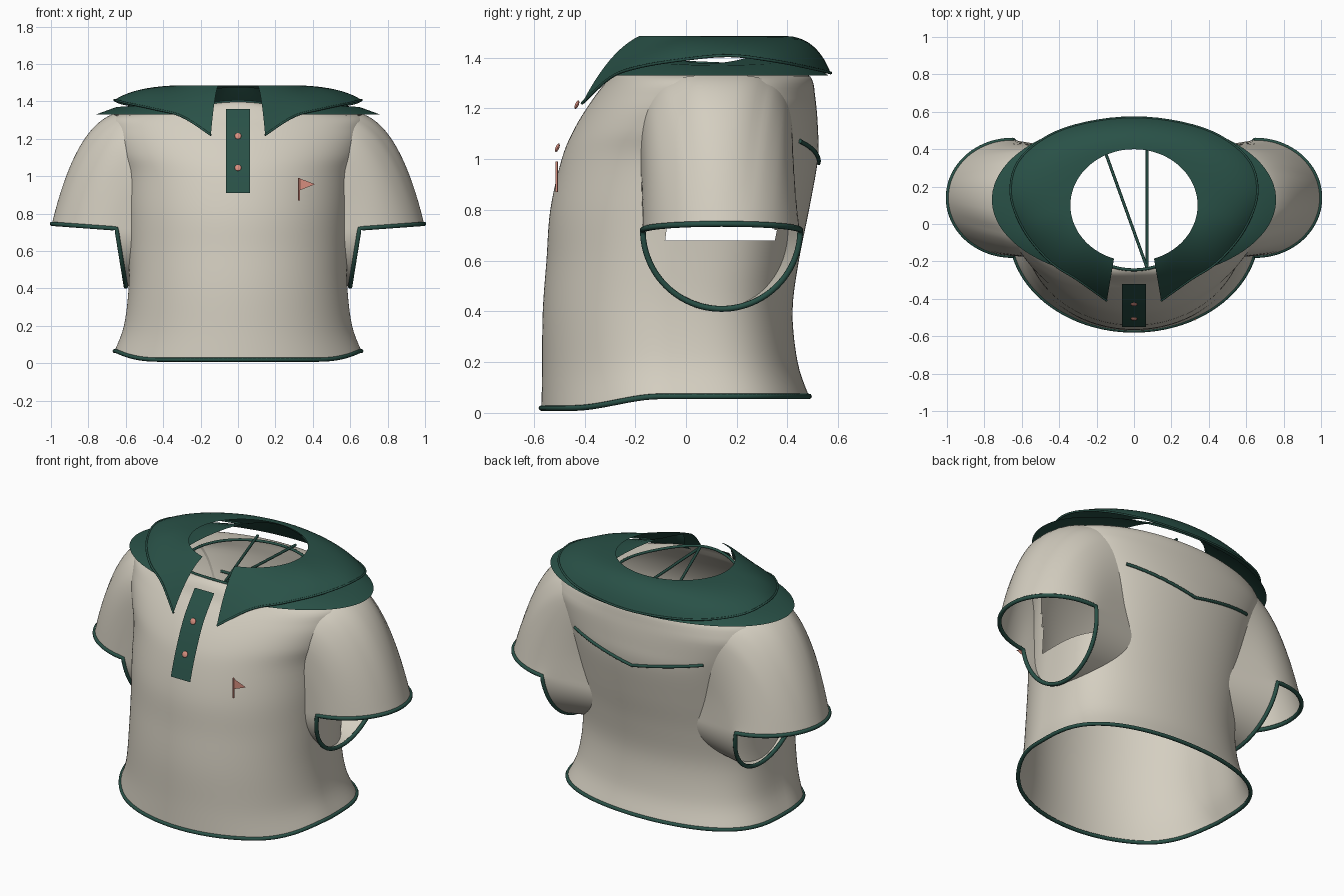
import bpy, bmesh, math
from mathutils import Vector

if "Cube" in bpy.data.objects:
    bpy.data.objects.remove(bpy.data.objects["Cube"], do_unlink=True)


def material(name, rgb):
    m = bpy.data.materials.new(name)
    m.use_nodes = True
    m.diffuse_color = (*rgb, 1)
    m.node_tree.nodes["Principled BSDF"].inputs["Base Color"].default_value = (*rgb, 1)
    return m


CREAM = material("cream_cloth", (0.66, 0.62, 0.53))
GREEN = material("dark_green_trim", (0.022, 0.082, 0.063))
CORAL = material("coral", (0.68, 0.27, 0.21))


def spline(points, steps):
    """Smooth samples through any tuples of numbers."""
    pts = [Vector(p) for p in points]
    out = []
    for i in range(len(pts) - 1):
        a, b = pts[max(i - 1, 0)], pts[i]
        c, d = pts[i + 1], pts[min(i + 2, len(pts) - 1)]
        for k in range(steps):
            t = k / steps
            out.append(0.5 * (2 * b + (c - a) * t + (2 * a - 5 * b + 4 * c - d) * t * t
                              + (3 * b - a - 3 * c + d) * t ** 3))
    return out + [pts[-1]]


def bezier(a, b, c, t):
    return a * (1 - t) ** 2 + b * (2 * t * (1 - t)) + c * t * t


def smooth01(t):
    t = min(max(t, 0), 1)
    return t * t * (3 - 2 * t)


def loft(name, rows, mat, closed=True, drop=None):
    """Skin a list of equal-length rows; drop removes faces by their centre."""
    bm = bmesh.new()
    grid = [[bm.verts.new(p) for p in row] for row in rows]
    n = len(rows[0])
    for r0, r1 in zip(grid, grid[1:]):
        for j in range(n if closed else n - 1):
            k = (j + 1) % n
            bm.faces.new((r0[j], r0[k], r1[k], r1[j]))
    if drop:
        bad = [f for f in bm.faces if drop(f.calc_center_median())]
        bmesh.ops.delete(bm, geom=bad, context='FACES')
    for f in bm.faces:
        f.smooth = True
    me = bpy.data.meshes.new(name)
    bm.to_mesh(me)
    bm.free()
    me.materials.append(mat)
    bpy.context.collection.objects.link(bpy.data.objects.new(name, me))


def tube(name, points, radius, mat=GREEN, closed=False):
    cu = bpy.data.curves.new(name, 'CURVE')
    cu.dimensions = '3D'
    cu.bevel_depth = radius
    cu.bevel_resolution = 2
    cu.use_fill_caps = True
    sp = cu.splines.new('POLY')
    sp.points.add(len(points) - 1)
    for p, q in zip(sp.points, points):
        p.co = (*q, 1)
    sp.use_cyclic_u = closed
    cu.materials.append(mat)
    bpy.context.collection.objects.link(bpy.data.objects.new(name, cu))


# Torso: height, half width, front y, back y
SECTIONS = spline([
    (0.065, 0.66, -0.57, 0.485), (0.2, 0.61, -0.567, 0.44), (0.4, 0.585, -0.565, 0.42),
    (0.6, 0.585, -0.55, 0.445), (0.8, 0.595, -0.535, 0.485), (1.0, 0.615, -0.49, 0.52),
    (1.12, 0.66, -0.44, 0.52), (1.24, 0.69, -0.365, 0.51), (1.325, 0.66, -0.295, 0.49),
    (1.355, 0.36, -0.245, 0.41)], 5)


def section(z):
    for s, t in zip(SECTIONS, SECTIONS[1:]):
        if z <= t[0]:
            break
    return s.lerp(t, min(max((z - s[0]) / (t[0] - s[0]), 0), 1))


def squareness(z, side):
    """Roundness power: the back is boxier than the front."""
    return 1 - 0.43 * smooth01((1.4 - z) / 0.2) if side > 0 else 1


def surface_y(x, z, side):
    _, hx, yf, yb = section(z)
    drop = max(0, 1 - (x / hx) ** 2) ** (squareness(z, side) / 2)
    return (yf + yb) / 2 + side * (yb - yf) / 2 * drop


def surface_x(y, z):
    _, hx, yf, yb = section(z)
    v = (y - (yf + yb) / 2) / ((yb - yf) / 2)
    return hx * math.sqrt(max(0.1, 1 - abs(v) ** (2 / squareness(z, v))))


def torso_ring(z, n=160):
    ring = []
    for i in range(n):
        a = 2 * math.pi * i / n
        x = section(z)[1] * math.sin(a)
        y = surface_y(x, z, -1 if math.cos(a) > 0 else 1)
        dip = 0.053 * (1 - smooth01((y + 0.45) / 0.35)) * max(0, 1 - z / 0.5)
        rise = 0.045 * max(0, math.cos(a)) ** 4 * smooth01((z - 1.3) / 0.055)
        ring.append(Vector((x, y, z - dip + rise)))
    return ring


rings = [torso_ring(s[0]) for s in SECTIONS]
loft("torso", rings, CREAM,
     drop=lambda c: abs(c.x) > 0.4 and 0.67 < c.z < 1.2 and abs(c.y - 0.14) < 0.21)
tube("hem_trim", rings[0], 0.011, closed=True)
tube("neckline_trim", rings[-1], 0.008, closed=True)


# Sleeves: cap over the shoulder, with a drooping underarm edge
def sleeve_point(a, t, side):
    c, s = math.cos(a), math.sin(a)
    up = max(s, 0)
    k = math.copysign(abs(c) ** 0.6, c) if s > 0 else c
    rim = Vector((0.65 + (0.345 if s > 0 else 0.05) * s, 0.14 + 0.31 * c,
                  0.72 + (0.025 if s > 0 else 0.31) * s))
    half = 0.26 + 0.09 * up if c > 0 else 0.31 + 0.06 * up
    root = Vector((0, 0.14 + half * k, 0.72 + (0.612 * s ** 0.6 if s > 0 else 0.3 * s)))
    root.x = surface_x(root.y, min(root.z, 1.31)) - 0.015
    mid = (root + rim) / 2
    mid.x += 0.04 * up
    mid.z = root.z - 0.075 * up if s > 0 else mid.z
    p = bezier(root, mid, rim, t)
    p.x *= side
    return p


for side, label in ((1, "left"), (-1, "right")):
    rows = [[sleeve_point(2 * math.pi * i / 96, j / 16, side) for i in range(96)]
            for j in range(17)]
    loft(label + "_sleeve", rows, CREAM)
    tube(label + "_cuff_trim", rows[-1], 0.012, closed=True)


# Collar base: shallow flared band, open at the front, lower at the sides
def arc(hx, cy, b, z, lift, start, n=80):
    out = []
    for i in range(n + 1):
        a = start + (2 * math.pi - 2 * start) * i / n
        out.append(Vector((hx * math.sin(a), cy - b * math.cos(a),
                           z + lift * math.cos(a) ** 2)))
    return out


loft("collar_base", [arc(0.76, 0.13, 0.43, 1.33, 0, 0.22),
                     arc(0.65, 0.13, 0.36, 1.37, 0.02, 0.25),
                     arc(0.38, 0.09, 0.32, 1.378, 0.1, 0.42)], GREEN, closed=False)

# Folded collar: from the neck opening out to the pointed edge
half = [(0.145, -0.41, 1.22), (0.3, -0.3, 1.32), (0.45, -0.2, 1.36), (0.59, -0.03, 1.39),
        (0.66, 0.17, 1.408), (0.6, 0.36, 1.385), (0.37, 0.51, 1.355), (0, 0.57, 1.34)]
outer = spline(half + [(-x, y, z) for x, y, z in reversed(half[:-1])], 6)
inner = arc(0.34, 0.1, 0.3, 1.485, 0, 0.32, len(outer) - 1)
rows = []
for j in range(11):
    row = []
    for p, q in zip(inner, outer):
        front = smooth01(-q.y / 0.35)
        mid = p.lerp(q, 0.68 - 0.16 * front)
        mid.z = 1.48 - 0.05 * front
        row.append(bezier(p, mid, q, j / 10))
    rows.append(row)
loft("collar", rows, GREEN, closed=False)
tube("collar_edge", outer, 0.006)

# Button placket: a thin strip standing just off the chest
strip = spline([(-0.55, 0.91), (-0.503, 1.05), (-0.425, 1.22), (-0.32, 1.36)], 5)
loft("placket", [[(x, y, z) for x in (-0.065, 0, 0.065)] for y, z in strip],
     GREEN, closed=False)

# Buttons
for i, (y, z) in enumerate(((-0.507, 1.045), (-0.43, 1.215))):
    bpy.ops.mesh.primitive_uv_sphere_add(segments=16, ring_count=8, radius=0.018,
                                         location=(0, y, z))
    ob = bpy.context.object
    ob.name = f"button_{i + 1}"
    ob.scale.y = 0.4
    ob.rotation_euler.x = -0.4
    ob.data.materials.append(CORAL)
    bpy.ops.object.shade_smooth()

# Chest pennant on a small pole
tube("pennant_pole", [(0.327, -0.51, 0.87), (0.327, -0.51, 0.99)], 0.005, CORAL)
loft("pennant", [[(0.33, -0.512, 0.925), (0.33, -0.512, 0.988)],
                 [(0.41, -0.512, 0.956), (0.41, -0.512, 0.958)]], CORAL, closed=False)

# Back yoke seam
seam = []
for i in range(17):
    x = -0.43 + 0.86 * i / 16
    z = 0.985 + 0.2 * abs(x)
    seam.append(Vector((x, surface_y(x, z, 1) + 0.004, z)))
tube("yoke_seam", seam, 0.009)

# Cords inside the neck
knot = (0.07, -0.235, 1.39)
tube("inner_cord_left", [knot, (0.07, 0.45, 1.36)], 0.008)
tube("inner_cord_right", [knot, (-0.17, 0.43, 1.36)], 0.008)
